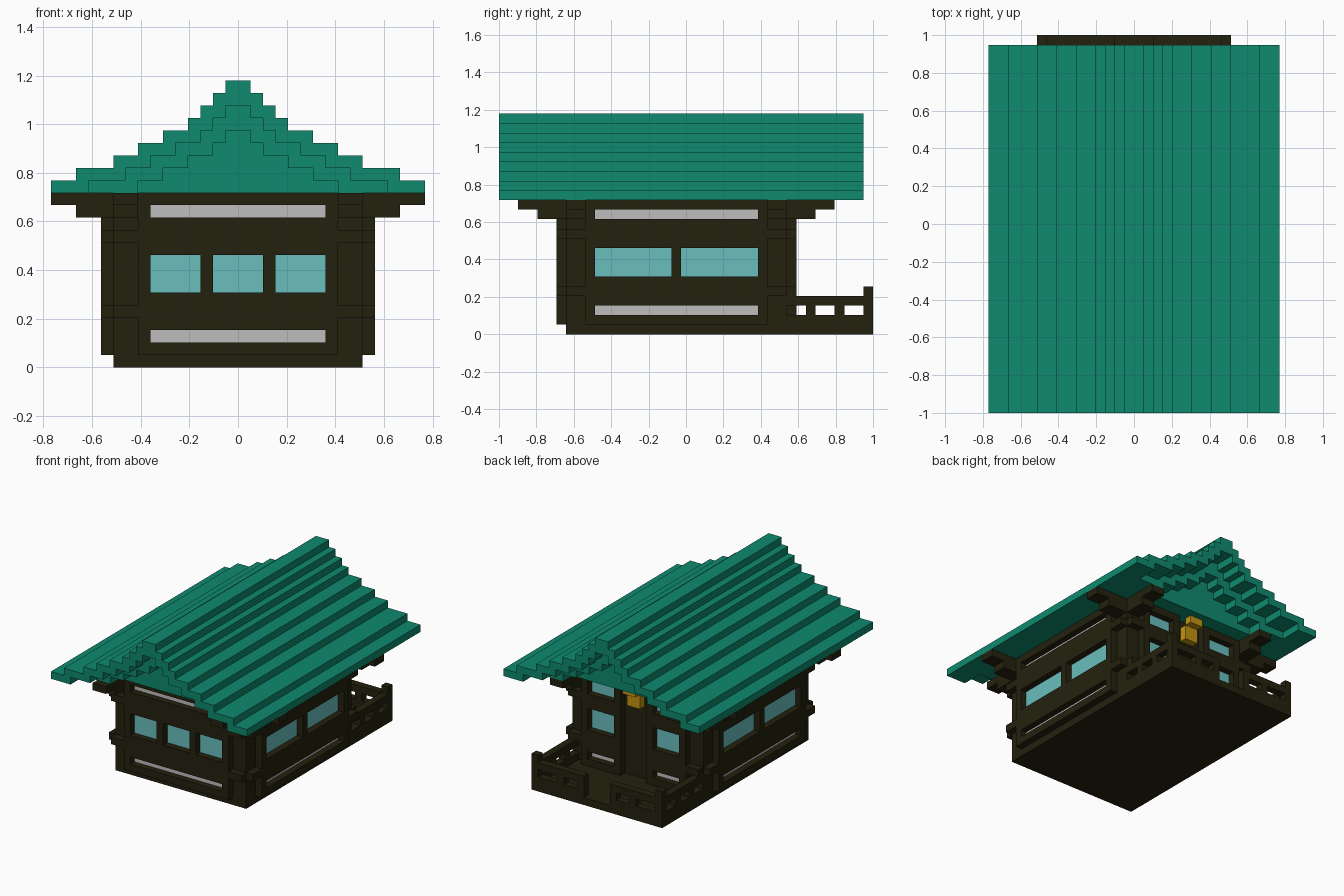
import bpy, bmesh

cube = bpy.data.objects.get("Cube")
if cube:
    bpy.data.objects.remove(cube, do_unlink=True)

V = 2 / 39          # one block of the building grid
MID = 18.5          # mirror line of the house along its length


def srgb(r, g, b):
    def f(c):
        c /= 255
        return c / 12.92 if c <= 0.04045 else ((c + 0.055) / 1.055) ** 2.4
    return (f(r), f(g), f(b), 1)


def material(name, colour):
    m = bpy.data.materials.new(name)
    m.use_nodes = True
    m.diffuse_color = colour
    m.node_tree.nodes["Principled BSDF"].inputs["Base Color"].default_value = colour
    return m


WOOD = material("dark wood", srgb(36, 33, 14))
GREEN = material("green roof tile", srgb(14, 138, 110))
GLASS = material("pale blue glass", srgb(106, 190, 190))
PAPER = material("light grey panel", srgb(190, 190, 190))
GOLD = material("gold", srgb(196, 148, 16))


def build(name, boxes, mat):
    """One object from boxes (x0, x1, y0, y1, z0, z1) in grid blocks; y starts at the front."""
    bm = bmesh.new()
    for x0, x1, y0, y1, z0, z1 in boxes:
        x0, x1 = sorted((x0, x1))
        y0, y1 = sorted((y0, y1))
        vs = bmesh.ops.create_cube(bm, size=1)["verts"]
        for v in vs:
            v.co.x = (x0 if v.co.x < 0 else x1) * V
            v.co.y = (y0 if v.co.y < 0 else y1) * V - 1
            v.co.z = (z0 if v.co.z < 0 else z1) * V
    me = bpy.data.meshes.new(name)
    bm.to_mesh(me)
    bm.free()
    me.materials.append(mat)
    ob = bpy.data.objects.new(name, me)
    bpy.context.collection.objects.link(ob)
    return ob


def on_side(side, u0, u1, d0, d1, z0, z1):
    """Place a box on a wall: u runs along the wall, d is the distance out from the core."""
    if side == "front":
        return (u0, u1, 7 - d0, 7 - d1, z0, z1)
    if side == "back":
        return (u0, u1, 30 + d0, 30 + d1, z0, z1)
    s = 1 if side == "left" else -1
    return (s * (10 + d0), s * (10 + d1), u0, u1, z0, z1)


def bay(side, tag, u0, u1, rows, top=14):
    """Raised wall frame, with panes set one block deep in its openings."""
    frame, panes = [], {"glass": [], "paper": []}
    z = 1
    for z0, z1, kind, holes in rows:
        frame.append(on_side(side, u0, u1, 0, 1, z, z0))
        edges = [u0] + [e for h in holes for e in h] + [u1]
        for a, b in zip(edges[::2], edges[1::2]):
            frame.append(on_side(side, a, b, 0, 1, z0, z1))
        for a, b in holes:
            panes[kind].append(on_side(side, a, b, 0, 0.1, z0, z1))
        z = z1
    frame.append(on_side(side, u0, u1, 0, 1, z, top))
    build(tag + "_wall_frame", frame, WOOD)
    build(tag + "_windows", panes["glass"], GLASS)
    if panes["paper"]:
        build(tag + "_panels", panes["paper"], PAPER)


# House core and wall frames
build("house_core", [(-10, 10, 7, 30, 0, 14)], WOOD)
bay("front", "front", -8, 8, [
    (2, 3, "paper", [(-7, 7)]),
    (6, 9, "glass", [(-7, -3), (-2, 2), (3, 7)]),
    (12, 13, "paper", [(-7, 7)])])
for side in ("left", "right"):
    bay(side, side, 9, 28, [
        (2, 3, "paper", [(10, 27)]),
        (6, 9, "glass", [(10, 18), (19, 27)]),
        (12, 13, "paper", [(10, 27)])])
for tag, a, b in (("back_left", 2, 8), ("back_right", -8, -2)):
    hole = [(a + 1, b - 1)]
    bay("back", tag, a, b, [
        (2, 3, "paper", hole), (6, 9, "glass", hole), (11, 13, "glass", hole)])

# Corner rings and stepped eave brackets, repeated on the four corners
rings, brackets = [], []
for sx in (1, -1):
    for back in (False, True):
        def corner(reach_x, reach_y, z0, z1):
            out = []
            for x1, y0 in ((10, reach_y), (reach_x, 7)):
                ya, yb = (2 * MID - y0, 2 * MID - 9) if back else (y0, 9)
                out.append((sx * 8, sx * x1, ya, yb, z0, z1))
            return out
        rings += corner(11, 6, 4, 5) + corner(11, 6, 10, 11)
        brackets += corner(13, 4, 12, 13) + corner(15, 2, 13, 14)
build("corner_rings", rings, WOOD)
build("eave_brackets", brackets, WOOD)

# Terrace with an open railing and a gap in the middle of the back
build("terrace_floor", [(-10, 10, 30, 39, 0, 1)], WOOD)
rail = []
for s in (1, -1):
    for z0, z1 in ((1, 2), (3, 4)):
        rail.append((s * 9, s * 10, 30, 39, z0, z1))
        rail.append((s * 2, s * 9, 38, 39, z0, z1))
    for y in (32, 35):
        rail.append((s * 9, s * 10, y, y + 1, 2, 3))
    for x in (2, 5):
        rail.append((s * x, s * (x + 1), 38, 39, 2, 3))
    rail.append((s * 9, s * 10, 38, 39, 1, 5))
build("terrace_railing", rail, WOOD)

# Stepped roof shell, with nested shells set further in under the gables
widths = [15, 13, 10, 8, 6, 4, 3, 2, 1]


def inner(k, i):
    return max(widths[i + k] - k, 0) if i + k < len(widths) else 0


for k, (name, y0, y1) in enumerate((("roof_shell", 0, 38), ("gable_step", 3, 35),
                                    ("gable_fill", 5, 33))):
    layers = []
    for i in range(len(widths)):
        outer, hollow = inner(k, i), inner(k + 1, i) if k < 2 else 0
        if outer <= hollow:
            continue
        if hollow:
            for s in (1, -1):
                layers.append((s * hollow, s * outer, y0, y1, 14 + i, 15 + i))
        else:
            layers.append((-outer, outer, y0, y1, 14 + i, 15 + i))
    build(name, layers, GREEN)

# Gold ornament stepping out above the door
build("door_ornament", [(-1, 1, 30, 31, 11, 13), (-1, 1, 31, 32, 13, 14)], GOLD)
